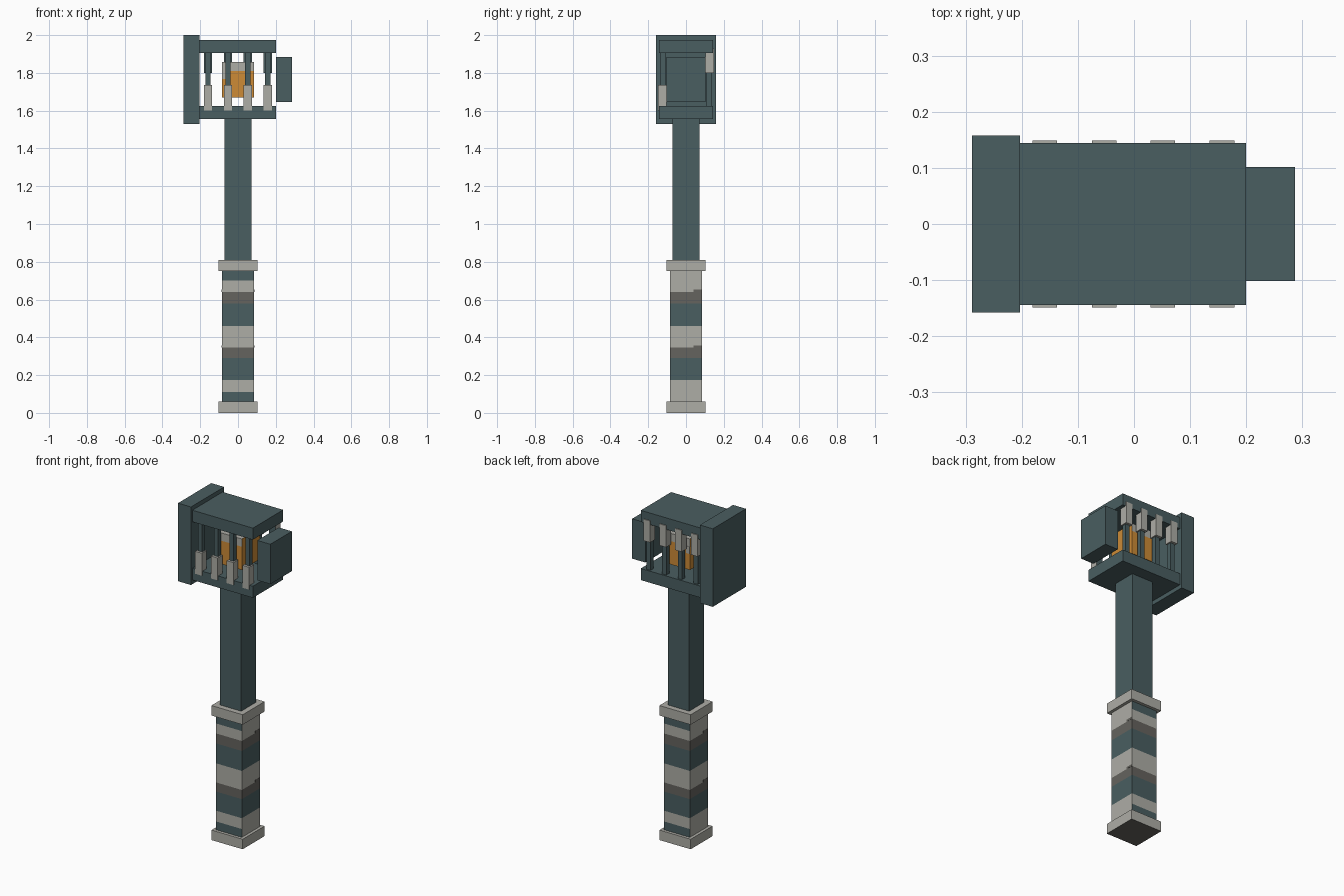
import bpy
import bmesh

if "Cube" in bpy.data.objects:
    bpy.data.objects.remove(bpy.data.objects["Cube"], do_unlink=True)


def make_material(name, rgb):
    mat = bpy.data.materials.new(name)
    mat.use_nodes = True
    mat.diffuse_color = (*rgb, 1)
    mat.node_tree.nodes["Principled BSDF"].inputs["Base Color"].default_value = (*rgb, 1)
    return mat


TEAL, GREY, BROWN, ORANGE = range(4)
MATERIALS = [
    make_material("dark teal metal", (0.068, 0.112, 0.119)),
    make_material("pale grey", (0.423, 0.418, 0.381)),
    make_material("dull brown", (0.130, 0.125, 0.112)),
    make_material("glowing orange", (0.610, 0.258, 0.037)),
]


def box(name, x, y, z, colour, rule=None):
    """Box from axis ranges; rule(normal) may recolour faces."""
    bm = bmesh.new()
    bmesh.ops.create_cube(bm, size=1)
    for v in bm.verts:
        v.co = [r[0] + (c + 0.5) * (r[1] - r[0]) for c, r in zip(v.co, (x, y, z))]
    bm.normal_update()
    for f in bm.faces:
        picked = rule(f.normal) if rule else None
        f.material_index = colour if picked is None else picked
    mesh = bpy.data.meshes.new(name)
    bm.to_mesh(mesh)
    bm.free()
    for mat in MATERIALS:
        mesh.materials.append(mat)
    obj = bpy.data.objects.new(name, mesh)
    bpy.context.collection.objects.link(obj)
    return obj


def both(h):
    return (-h, h)


# Handle: end collars and shaft
box("pommel", both(0.104), both(0.104), (0, 0.06), GREY,
    lambda n: BROWN if n.z < -0.5 else None)
box("grip_collar", both(0.104), both(0.104), (0.75, 0.81), GREY)
box("shaft", both(0.071), both(0.071), (0.81, 1.555), TEAL)

# Banded grip: (top height, front and back colour, side colour)
bands = [(0.11, TEAL, GREY), (0.175, GREY, GREY), (0.29, TEAL, TEAL),
         (0.345, BROWN, BROWN), (0.46, GREY, GREY), (0.58, TEAL, TEAL),
         (0.64, BROWN, BROWN), (0.70, GREY, GREY), (0.75, TEAL, GREY)]
bottom = 0.06
for i, (top, face, side) in enumerate(bands):
    box(f"grip_band_{i + 1}", both(0.086), both(0.086), (bottom, top), face,
        lambda n: side if abs(n.x) > 0.5 else None)
    bottom = top

# Uneven upper edges of the brown bands on the grip sides
for s in (-1, 1):
    for z in (0.345, 0.64):
        box("band_step", sorted((s * 0.085, s * 0.087)), sorted((s * 0.04, s * 0.086)),
            (z, z + 0.012), BROWN)

# Hammer head: cage slabs, striking plate and rear block
box("lower_slab", (-0.203, 0.2), both(0.144), (1.555, 1.625), TEAL)
box("upper_slab", (-0.203, 0.2), both(0.144), (1.905, 1.975), TEAL)
box("striking_plate", (-0.289, -0.203), both(0.158), (1.53, 2.0), TEAL)
box("rear_block", (0.2, 0.287), both(0.102), (1.645, 1.885), TEAL)

# Cage bars, with clips low on the front and high on the back
for x in (-0.159, -0.053, 0.051, 0.157):
    for s, z in ((-1, (1.60, 1.735)), (1, (1.80, 1.93))):
        place = "front" if s < 0 else "back"
        box(f"{place}_bar", (x - 0.014, x + 0.014), sorted((s * 0.106, s * 0.134)),
            (1.62, 1.91), TEAL)
        box(f"{place}_clip", (x - 0.022, x + 0.022), sorted((s * 0.102, s * 0.149)),
            z, GREY, lambda n: TEAL if n.y * s < -0.5 else None)

# Floating core with a pale upper rim
box("core", both(0.086), both(0.086), (1.67, 1.81), ORANGE)
box("core_rim", both(0.086), both(0.086), (1.81, 1.857), GREY,
    lambda n: ORANGE if abs(n.x) > 0.5 else None)
for s in (-1, 1):
    box("core_corner", (-0.086, -0.06), sorted((s * 0.085, s * 0.088)),
        (1.767, 1.81), GREY)
